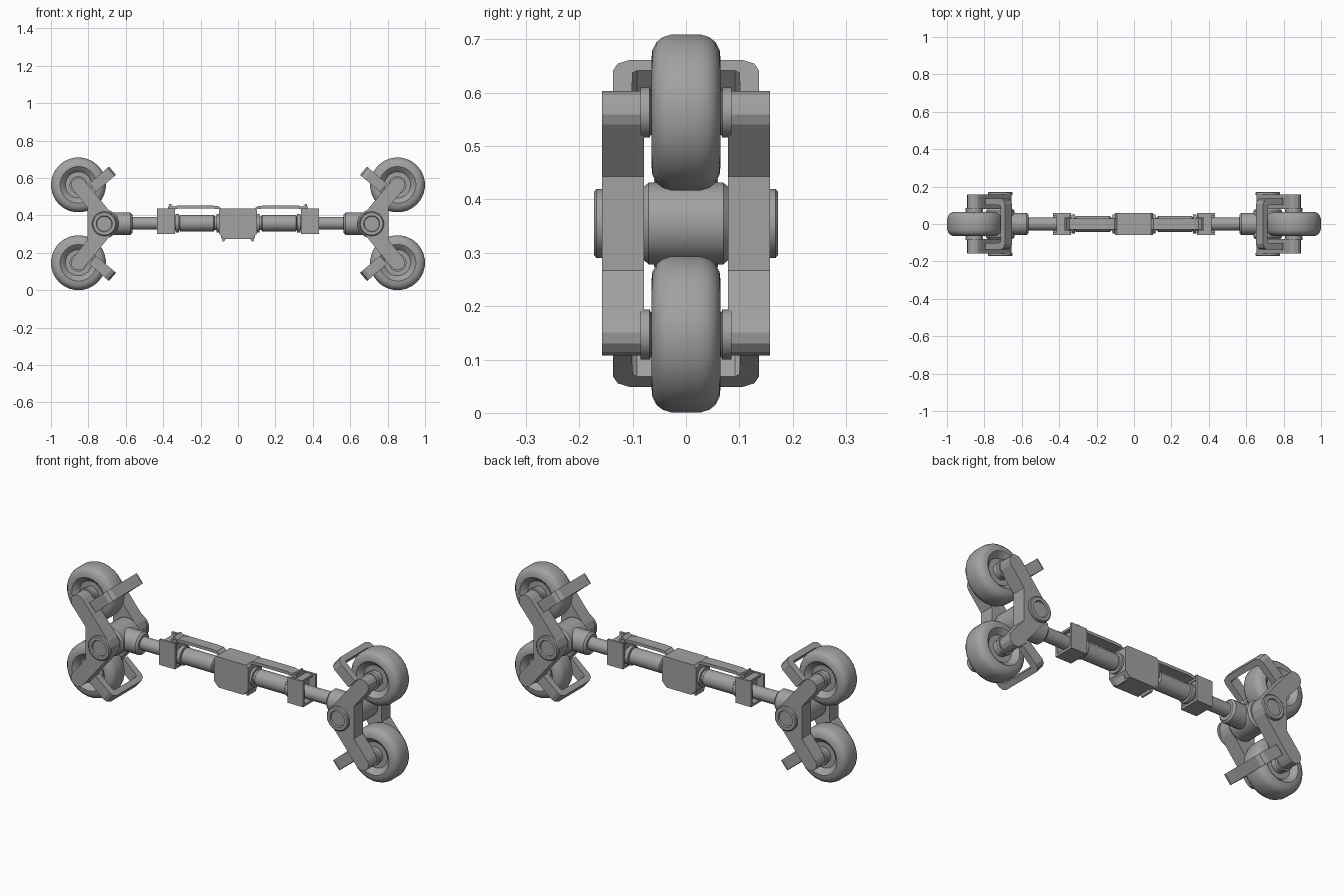
import bpy, bmesh, math
from mathutils import Vector, Matrix

if "Cube" in bpy.data.objects:
    bpy.data.objects.remove(bpy.data.objects["Cube"])

MID = 0.355          # height of the main shaft
WX, WZ = 0.853, 0.208  # wheel axle: x, and z offset from the shaft
PX = 0.715           # pivot x

grey = bpy.data.materials.new("mid_grey")
grey.diffuse_color = (0.36, 0.36, 0.36, 1)
grey.use_nodes = True
grey.node_tree.nodes["Principled BSDF"].inputs["Base Color"].default_value = grey.diffuse_color


def finish(name, bm, smooth=None):
    bmesh.ops.recalc_face_normals(bm, faces=bm.faces)
    me = bpy.data.meshes.new(name)
    bm.to_mesh(me)
    bm.free()
    ob = bpy.data.objects.new(name, me)
    bpy.context.collection.objects.link(ob)
    me.materials.append(grey)
    if smooth:
        bpy.ops.object.select_all(action='DESELECT')
        ob.select_set(True)
        bpy.context.view_layer.objects.active = ob
        bpy.ops.object.shade_smooth_by_angle(angle=math.radians(smooth))
    return ob


def lathe(name, profile, centre, axis, seg=24):
    """Spin (radius, along) points about the x or y axis; ends are capped."""
    bm = bmesh.new()
    rings = []
    for r, a in profile:
        ring = []
        for i in range(seg):
            t = 2 * math.pi * (i + 0.5) / seg
            u, v = r * math.cos(t), r * math.sin(t)
            co = (a, u, v) if axis == 'x' else (u, a, v)
            ring.append(bm.verts.new(Vector(co) + Vector(centre)))
        rings.append(ring)
    for p, q in zip(rings, rings[1:]):
        for i in range(seg):
            j = (i + 1) % seg
            bm.faces.new((p[i], p[j], q[j], q[i]))
    bm.faces.new(rings[0])
    bm.faces.new(rings[-1])
    return finish(name, bm, 35)


def prism(name, outline, lo, hi, matrix=None):
    """Extrude an (x, z) outline along y."""
    bm = bmesh.new()
    a = [bm.verts.new((x, lo, z)) for x, z in outline]
    b = [bm.verts.new((x, hi, z)) for x, z in outline]
    n = len(a)
    bm.faces.new(a)
    bm.faces.new(b)
    for i in range(n):
        j = (i + 1) % n
        bm.faces.new((a[i], a[j], b[j], b[i]))
    if matrix:
        bm.transform(matrix)
    return finish(name, bm)


def box(name, x0, x1, y0, y1, z0, z1):
    x0, x1 = sorted((x0, x1))
    return prism(name, [(x0, z0), (x1, z0), (x1, z1), (x0, z1)], y0, y1)


def both(half):
    """Mirror a half profile so that it runs from -along to +along."""
    return [(r, -a) for r, a in half] + [(r, a) for r, a in reversed(half)]


# Half profiles as (radius, distance from the middle)
wheel_half = [(0.047, 0.085), (0.047, 0.068), (0.042, 0.066), (0.042, 0.038),
              (0.07, 0.038), (0.086, 0.056), (0.098, 0.065), (0.118, 0.063),
              (0.133, 0.055), (0.142, 0.044), (0.147, 0.028)]
pivot_half = [(0.04, 0.164), (0.043, 0.172), (0.06, 0.172), (0.065, 0.168),
              (0.065, 0.155), (0.05, 0.15), (0.05, 0.08)]
barrel_half = [(0.068, 0.08), (0.077, 0.07)]

# Bent arm outline: upper half, then mirrored below the shaft
tip = [(WX + 0.04 * math.cos(math.radians(a)), WZ + 0.04 * math.sin(math.radians(a)))
       for a in range(-35, 146, 30)]
upper = [(0.805, 0.088)] + tip + [(0.668, 0.045), (0.655, 0.015)]
arm_outline = upper + [(x, -z) for x, z in reversed(upper)]

for sx in (-1, 1):
    side = "right" if sx > 0 else "left"

    # Pivot and barrel across the fork
    lathe(side + "_pivot", both(pivot_half), (sx * PX, 0, MID), 'y', 32)
    lathe(side + "_barrel", both(barrel_half), (sx * PX, 0, MID), 'y', 32)

    # Fork arms
    for sy in (-1, 1):
        lo, hi = sorted((sy * 0.079, sy * 0.157))
        prism(side + "_fork_arm", [(sx * x, MID + z) for x, z in arm_outline], lo, hi)

    for sz in (-1, 1):
        # Wheel with its hub
        lathe(side + "_wheel", both(wheel_half), (sx * WX, 0, MID + sz * WZ), 'y', 28)

        # Flat U-shaped guard around the wheel, built along +x then turned
        outer = [(-0.14, 0.137), (-0.03, 0.137), (-0.01, 0.128), (0, 0.107)]
        inner = [(-0.03, 0.092), (-0.036, 0.1), (-0.14, 0.103)]
        path = outer + [(x, -y) for x, y in reversed(outer)]
        path += [(x, -y) for x, y in reversed(inner)] + inner
        turn = Matrix(((1, 0, 0), (0, 0, 1), (0, 1, 0))).to_4x4()
        d = Vector((-0.76, 0, 0.65)).normalized()
        w = Vector((0.65, 0, 0.76)).normalized()
        frame = Matrix.Translation((0.671, 0, 0.284)) @ Matrix(
            ((d.x, 0, w.x), (0, 1, 0), (d.z, 0, w.z))).to_4x4()
        place = Matrix.Translation((0, 0, MID)) @ Matrix.Diagonal((sx, 1, sz, 1))
        prism(side + "_wheel_guard", path, -0.029, 0.029, place @ frame @ turn)

    # Socket, thin shaft and ribbed sleeve along the beam
    lathe(side + "_socket", [(0.05, sx * 0.565), (0.06, sx * 0.575),
                             (0.06, sx * 0.68)], (0, 0, MID), 'x')
    lathe(side + "_shaft", [(0.035, sx * 0.30), (0.035, sx * 0.60)], (0, 0, MID + 0.003), 'x')
    lathe(side + "_sleeve", [(0.036, sx * 0.09), (0.036, sx * 0.125), (0.044, sx * 0.13),
                             (0.044, sx * 0.31), (0.036, sx * 0.315), (0.036, sx * 0.35)],
          (0, 0, MID + 0.003), 'x')
    for x in (0.105, 0.325):
        lathe(side + "_collar", [(0.05, sx * (x - 0.01)), (0.05, sx * (x + 0.01))],
              (0, 0, MID + 0.003), 'x')

    # Clamp: side cheeks, floor, roof and a recessed core
    for sy in (-1, 1):
        lo, hi = sorted((sy * 0.046, sy * 0.058))
        box(side + "_clamp_cheek", sx * 0.337, sx * 0.432, lo, hi, 0.30, 0.438)
    box(side + "_clamp_floor", sx * 0.337, sx * 0.432, -0.05, 0.05, 0.30, 0.313)
    box(side + "_clamp_roof", sx * 0.345, sx * 0.415, -0.05, 0.05, 0.422, 0.434)
    box(side + "_clamp_core", sx * 0.35, sx * 0.395, -0.05, 0.05, 0.305, 0.43)

    # Curved strap linking the centre block to the clamp
    top = [(0.09, 0.437), (0.105, 0.45), (0.15, 0.453), (0.32, 0.453), (0.345, 0.447),
           (0.362, 0.462), (0.37, 0.46)]
    strap = top + [(x - 0.002, z - 0.016) for x, z in reversed(top)]
    prism(side + "_strap", [(sx * x, z) for x, z in strap], -0.03, 0.03)
    box(side + "_strap_latch", sx * 0.345, sx * 0.375, -0.035, 0.035, 0.43, 0.447)

    # Small foot under the centre block
    prism(side + "_foot", [(sx * 0.06, 0.285), (sx * 0.092, 0.295), (sx * 0.083, 0.26),
                           (sx * 0.075, 0.26)], -0.035, 0.035)

# Centre block with chamfered corners
half = [(0.075, 0.273), (0.102, 0.302), (0.102, 0.425), (0.09, 0.438)]
prism("centre_block", half + [(-x, z) for x, z in reversed(half)], -0.06, 0.06)
